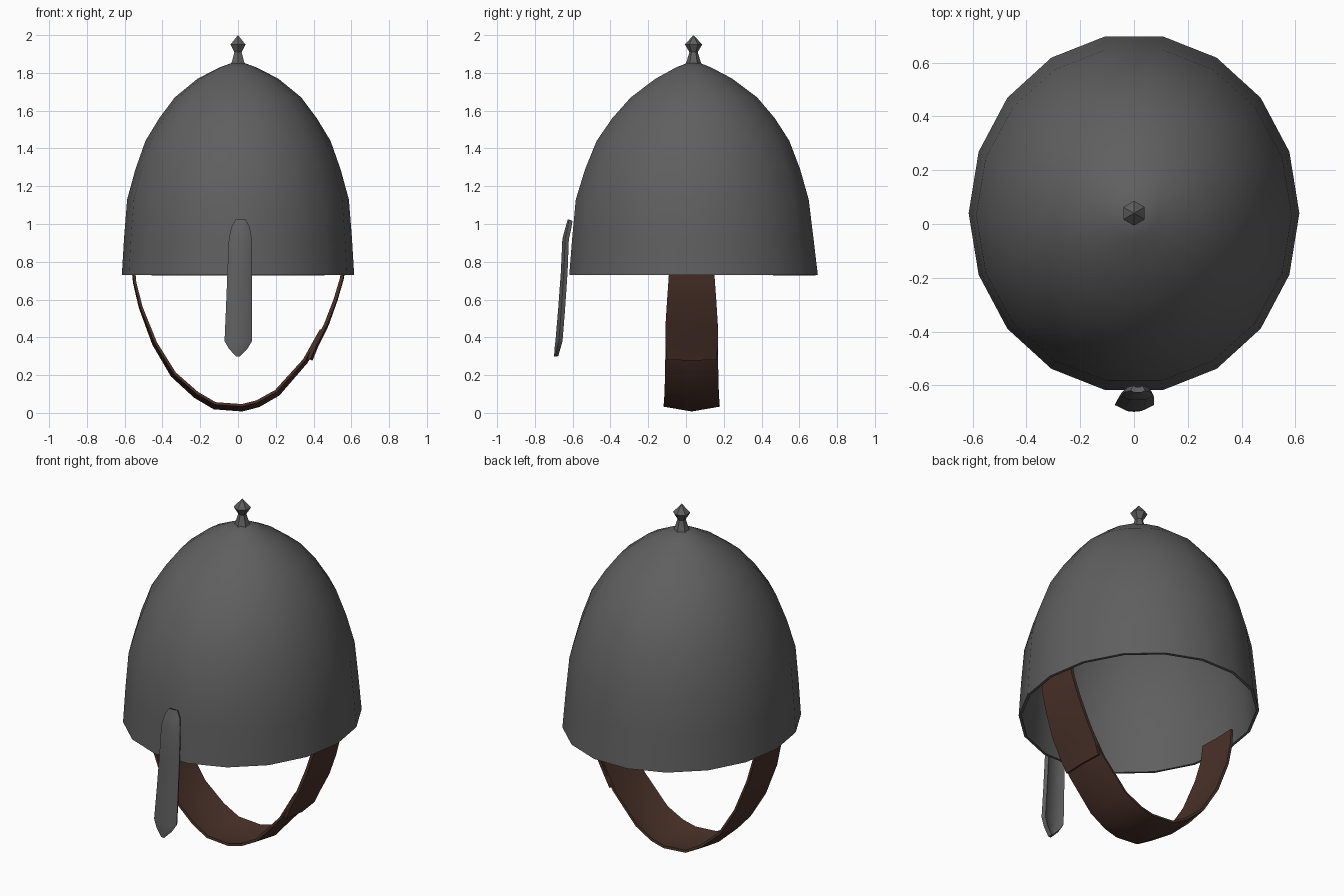
import bpy, math

if "Cube" in bpy.data.objects:
    bpy.data.objects.remove(bpy.data.objects["Cube"])


def material(name, rgb):
    m = bpy.data.materials.new(name)
    m.diffuse_color = (*rgb, 1)
    m.use_nodes = True
    m.node_tree.nodes["Principled BSDF"].inputs["Base Color"].default_value = m.diffuse_color
    return m


STEEL = material("dark steel", (0.115, 0.115, 0.115))
LEATHER = material("brown leather", (0.068, 0.031, 0.022))


def make(name, verts, faces, mat, thick=0, offset=0, angle=40):
    me = bpy.data.meshes.new(name)
    me.from_pydata(verts, [], faces)
    me.materials.append(mat)
    ob = bpy.data.objects.new(name, me)
    bpy.context.collection.objects.link(ob)
    bpy.ops.object.select_all(action='DESELECT')
    ob.select_set(True)
    bpy.context.view_layer.objects.active = ob
    if thick:
        mod = ob.modifiers.new("thickness", 'SOLIDIFY')
        mod.thickness = thick
        mod.offset = offset
        bpy.ops.object.modifier_apply(modifier=mod.name)
    bpy.ops.object.shade_smooth_by_angle(angle=math.radians(angle))
    return ob


def rings(profile, n, tip, phase=0.0):
    """Elliptic rings (z, centre y, radius x, radius y) closed by a tip vertex."""
    verts = [(rx * math.cos(phase + 2 * math.pi * j / n),
              cy + ry * math.sin(phase + 2 * math.pi * j / n), z)
             for z, cy, rx, ry in profile for j in range(n)]
    faces = [(i * n + j, i * n + (j + 1) % n, (i + 1) * n + (j + 1) % n, (i + 1) * n + j)
             for i in range(len(profile) - 1) for j in range(n)]
    last = (len(profile) - 1) * n
    verts.append(tip)
    faces += [(last + j, last + (j + 1) % n, len(verts) - 1) for j in range(n)]
    return verts, faces


def grid_faces(rows, cols):
    return [(r * cols + c, r * cols + c + 1, (r + 1) * cols + c + 1, (r + 1) * cols + c)
            for r in range(rows - 1) for c in range(cols - 1)]


def strap(name, path, bow, thick):
    """Leather band following (x, z, half width), bowed outwards in the middle."""
    verts = []
    for i, (x, z, w) in enumerate(path):
        a, b = path[max(i - 1, 0)], path[min(i + 1, len(path) - 1)]
        tx, tz = b[0] - a[0], b[1] - a[1]
        k = math.hypot(tx, tz)
        d = bow * max(0.15, 1 - z / 0.75)
        cy = 0.03
        verts += [(x, cy - w, z),
                  (x + tz / k * d, cy, z - tx / k * d),
                  (x, cy + w, z)]
    return make(name, verts, grid_faces(len(path), 3), LEATHER, thick)


# Dome shell, open at the bottom
dome = [(0.73, 0.04, 0.615, 0.668), (0.93, 0.036, 0.603, 0.648),
        (1.13, 0.033, 0.587, 0.626), (1.29, 0.035, 0.543, 0.578),
        (1.44, 0.037, 0.49, 0.518), (1.56, 0.04, 0.417, 0.437),
        (1.67, 0.042, 0.335, 0.34), (1.77, 0.042, 0.213, 0.205),
        (1.83, 0.04, 0.095, 0.092)]
make("helmet_dome", *rings(dome, 18, (0, 0.04, 1.865)), STEEL, 0.015, -1, 60)

# Finial: flared neck and diamond knob
finial = [(z, 0.04, r, r) for z, r in
          ((1.835, 0.05), (1.86, 0.037), (1.91, 0.022), (1.95, 0.046))]
make("top_finial", *rings(finial, 6, (0, 0.04, 2.0), math.pi / 6), STEEL)

# Nose guard: (z, y, half width), crowned across
nasal = [(1.02, -0.613, 0.022), (0.98, -0.622, 0.044), (0.92, -0.637, 0.056),
         (0.75, -0.644, 0.06), (0.55, -0.658, 0.064), (0.38, -0.672, 0.068),
         (0.34, -0.68, 0.044), (0.30, -0.687, 0.004)]
nv = []
for z, y, w in nasal:
    cx = 0.02 * (z - 0.3)
    crown = 0.25 * w
    nv += [(cx - w, y + crown / 2, z), (cx - w / 2, y - crown / 2, z),
           (cx + w / 2, y - crown / 2, z), (cx + w, y + crown / 2, z)]
make("nose_guard", nv, grid_faces(len(nasal), 4), STEEL, 0.022)

# Chin strap from the left side, under the chin, up to the buckle overlap
strap("chin_strap", [(-0.555, 0.79, 0.118), (-0.545, 0.69, 0.122), (-0.512, 0.56, 0.132),
                     (-0.435, 0.37, 0.138), (-0.335, 0.21, 0.14), (-0.215, 0.105, 0.143),
                     (-0.12, 0.05, 0.147), (0.02, 0.04, 0.148), (0.1, 0.06, 0.146),
                     (0.2, 0.115, 0.142), (0.35, 0.28, 0.139), (0.44, 0.44, 0.13)],
      0.027, 0.014)

# Overlapping right-hand strap with a loose lower end
strap("right_strap", [(0.375, 0.285, 0.13), (0.405, 0.355, 0.138), (0.465, 0.47, 0.138),
                      (0.515, 0.6, 0.13), (0.548, 0.71, 0.122), (0.56, 0.79, 0.118)][::1],
      0.02, 0.018)
